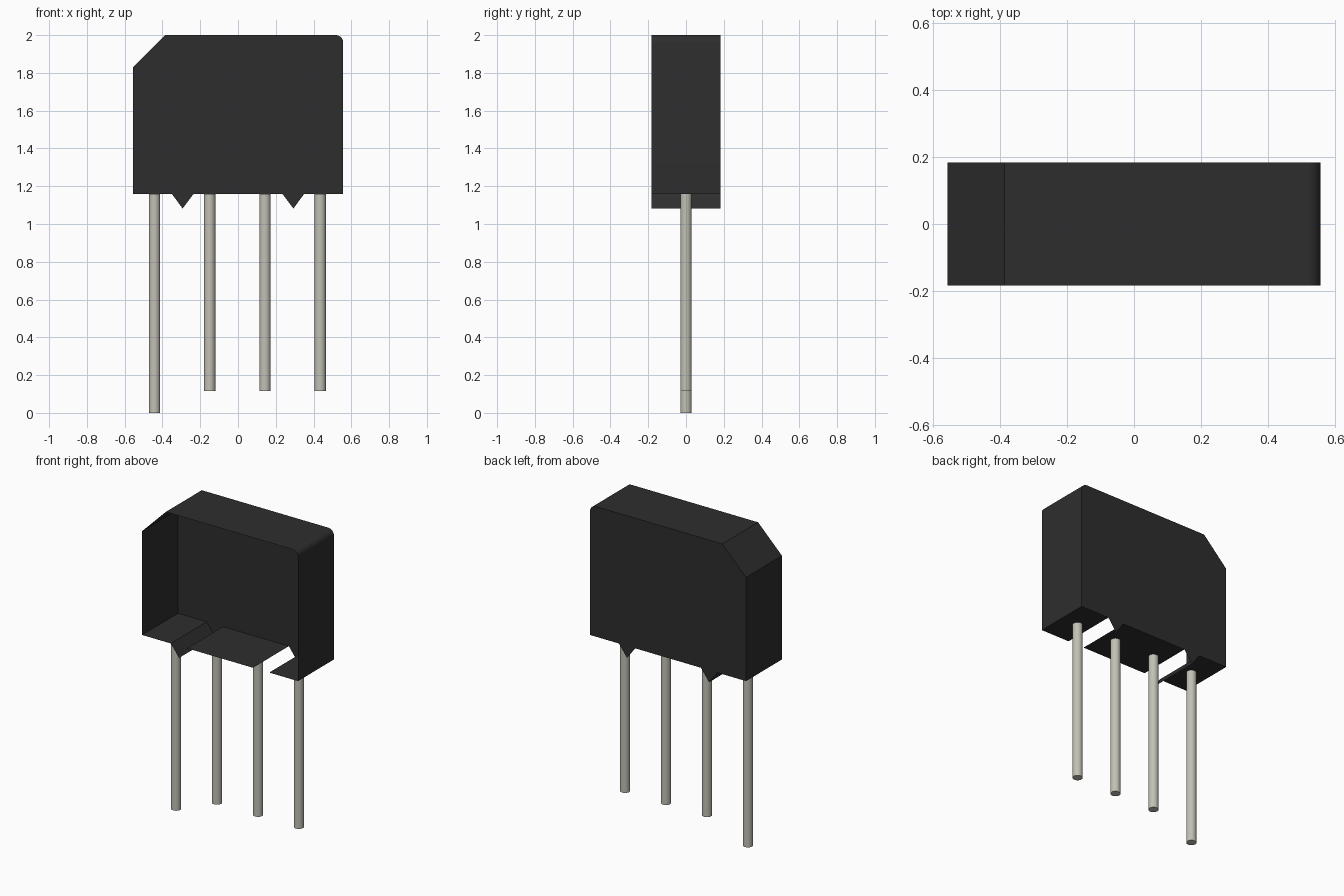
import bpy, bmesh, math

cube = bpy.data.objects.get("Cube")
if cube:
    bpy.data.objects.remove(cube, do_unlink=True)


def material(name, rgb, rough):
    m = bpy.data.materials.new(name)
    m.use_nodes = True
    m.diffuse_color = (*rgb, 1)
    bsdf = m.node_tree.nodes["Principled BSDF"]
    bsdf.inputs["Base Color"].default_value = (*rgb, 1)
    bsdf.inputs["Roughness"].default_value = rough
    return m


def finish(bm, name, mat):
    mesh = bpy.data.meshes.new(name)
    bm.to_mesh(mesh)
    bm.free()
    mesh.materials.append(mat)
    ob = bpy.data.objects.new(name, mesh)
    bpy.context.collection.objects.link(ob)
    bpy.ops.object.select_all(action="DESELECT")
    ob.select_set(True)
    bpy.context.view_layer.objects.active = ob
    bpy.ops.object.shade_smooth_by_angle(angle=math.radians(30))
    return ob


black = material("black plastic", (0.027, 0.027, 0.027), 0.6)
metal = material("tinned metal", (0.54, 0.53, 0.46), 0.5)

W, D, BASE, TOP = 0.557, 0.183, 1.16, 2.0
TIP, NOTCH, HALF = 1.082, 0.293, 0.058
R, CUT = 0.04, 0.17

# Body outline in x and z, counter-clockwise from the front
outline = [(-W, BASE)]
for cx in (-NOTCH, NOTCH):
    outline += [(cx - HALF, BASE), (cx, TIP), (cx + HALF, BASE)]
outline.append((W, BASE))
for k in range(9):
    a = math.pi / 2 * k / 8
    outline.append((W - R + R * math.cos(a), TOP - R + R * math.sin(a)))
outline += [(-W + CUT, TOP), (-W, TOP - CUT)]

# Open-fronted shell: back panel plus rim; three standoff flanks stay open
open_edges = {2, 4, 5}
bm = bmesh.new()
front = [bm.verts.new((x, -D, z)) for x, z in outline]
back = [bm.verts.new((x, D, z)) for x, z in outline]
bm.faces.new(back[::-1])
n = len(outline)
for i in range(n):
    if i not in open_edges:
        j = (i + 1) % n
        bm.faces.new((back[i], back[j], front[j], front[i]))
loose = [v for v in bm.verts if not v.link_faces]
bmesh.ops.delete(bm, geom=loose, context="VERTS")
finish(bm, "body_shell", black)

# Round leads, the first one longer
leads = [(-0.442, 0.0), (-0.15, 0.117), (0.143, 0.117), (0.435, 0.117)]
for i, (x, z0) in enumerate(leads):
    bm = bmesh.new()
    bmesh.ops.create_cone(bm, cap_ends=True, segments=32, radius1=0.03,
                          radius2=0.03, depth=BASE - z0)
    bmesh.ops.translate(bm, verts=bm.verts, vec=(x, 0, (BASE + z0) / 2))
    # The upper end meets the body floor, so it needs no cap
    caps = [f for f in bm.faces if f.normal.z > 0.9]
    bmesh.ops.delete(bm, geom=caps, context="FACES_ONLY")
    finish(bm, f"lead_{i + 1}", metal)
